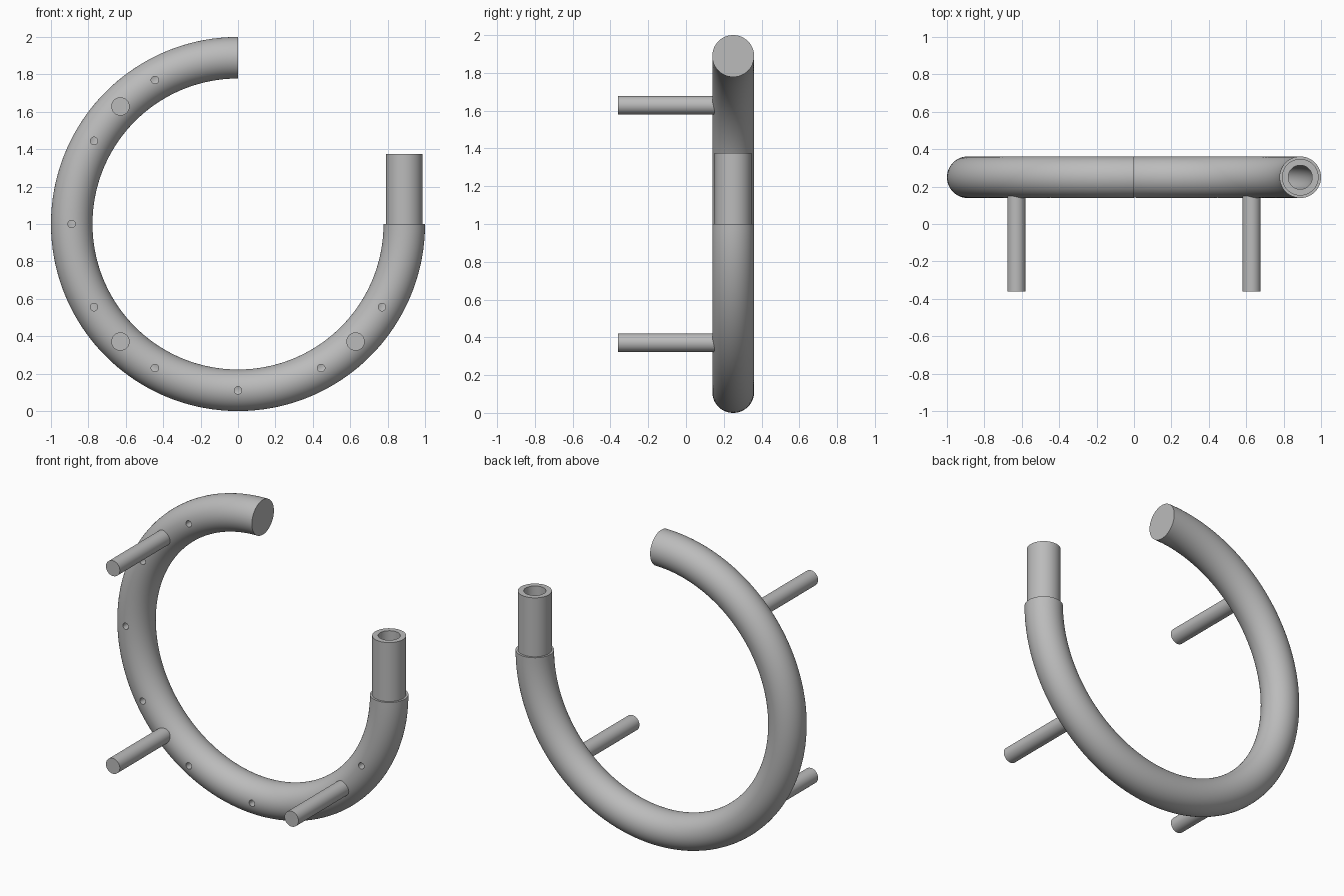
import bpy, bmesh
from math import cos, sin, pi, radians
from mathutils import Vector, Matrix

if "Cube" in bpy.data.objects:
    bpy.data.objects.remove(bpy.data.objects["Cube"], do_unlink=True)

RING, TUBE, SPIGOT, BORE = 0.889, 0.111, 0.098, 0.064
CENTRE = Vector((0, 0.25, 1))
SIDES = 48

steel = bpy.data.materials.new("grey steel")
steel.use_nodes = True
grey = (0.5, 0.5, 0.5, 1)
steel.diffuse_color = grey
steel.node_tree.nodes["Principled BSDF"].inputs["Base Color"].default_value = grey


def make_object(name, bm):
    bmesh.ops.recalc_face_normals(bm, faces=bm.faces)
    mesh = bpy.data.meshes.new(name)
    bm.to_mesh(mesh)
    bm.free()
    mesh.materials.append(steel)
    obj = bpy.data.objects.new(name, mesh)
    bpy.context.collection.objects.link(obj)
    return obj


def smooth(obj):
    bpy.ops.object.select_all(action='DESELECT')
    obj.select_set(True)
    bpy.context.view_layer.objects.active = obj
    bpy.ops.object.shade_smooth_by_angle(angle=radians(35))


def loft(name, stations, closed=False):
    """Skin circles given as (centre, outward axis, radius)."""
    bm = bmesh.new()
    loops = []
    for centre, out, radius in stations:
        loops.append([bm.verts.new(centre + radius * (cos(a) * out + sin(a) * Vector((0, 1, 0))))
                      for a in (2 * pi * i / SIDES for i in range(SIDES))])
    pairs = list(zip(loops, loops[1:]))
    if closed:
        pairs.append((loops[-1], loops[0]))
    else:
        bm.faces.new(loops[0])
        bm.faces.new(loops[-1])
    for a, b in pairs:
        for i in range(SIDES):
            j = (i + 1) % SIDES
            bm.faces.new((a[i], a[j], b[j], b[i]))
    return make_object(name, bm)


def on_ring(degrees):
    a = radians(degrees)
    out = Vector((cos(a), 0, sin(a)))
    return CENTRE + RING * out, out


def rod(bm, degrees, radius, y0, y1, sides):
    """Add a rod along y, centred on the ring's centreline."""
    p, _ = on_ring(degrees)
    place = Matrix.Translation((p.x, (y0 + y1) / 2, p.z)) @ Matrix.Rotation(pi / 2, 4, 'X')
    bmesh.ops.create_cone(bm, cap_ends=True, segments=sides, radius1=radius,
                          radius2=radius, depth=y1 - y0, matrix=place)


# Hollow three-quarter ring: outer skin down to the open end, bore back up
outer = [(*on_ring(d), TUBE) for d in range(90, 361, 2)]
inner = [(*on_ring(d), BORE) for d in range(360, 95, -2)]
ring = loft("ring_tube", outer + inner)

# Small outlet holes drilled through the front wall
bm = bmesh.new()
for d in range(120, 331, 30):
    rod(bm, d, 0.02, 0.1, 0.25, 24)
drill = make_object("hole_cutter", bm)
drill.hide_render = True
cut = ring.modifiers.new("holes", 'BOOLEAN')
cut.object = drill
cut.operation = 'DIFFERENCE'
cut.solver = 'EXACT'
bpy.context.view_layer.objects.active = ring
bpy.ops.object.modifier_apply(modifier=cut.name)
bpy.data.objects.remove(drill, do_unlink=True)
smooth(ring)

# Narrower inlet spigot on the open end
base, out = on_ring(0)
top = base + Vector((0, 0, 0.375))
smooth(loft("inlet_spigot", [(base, out, SPIGOT), (top, out, SPIGOT),
                             (top, out, BORE), (base, out, BORE)], closed=True))

# Three support legs on the front
for name, d in (("upper_right_leg", 135), ("lower_right_leg", 225), ("lower_left_leg", 315)):
    bm = bmesh.new()
    rod(bm, d, 0.049, -0.36, 0.165, 32)
    smooth(make_object(name, bm))
